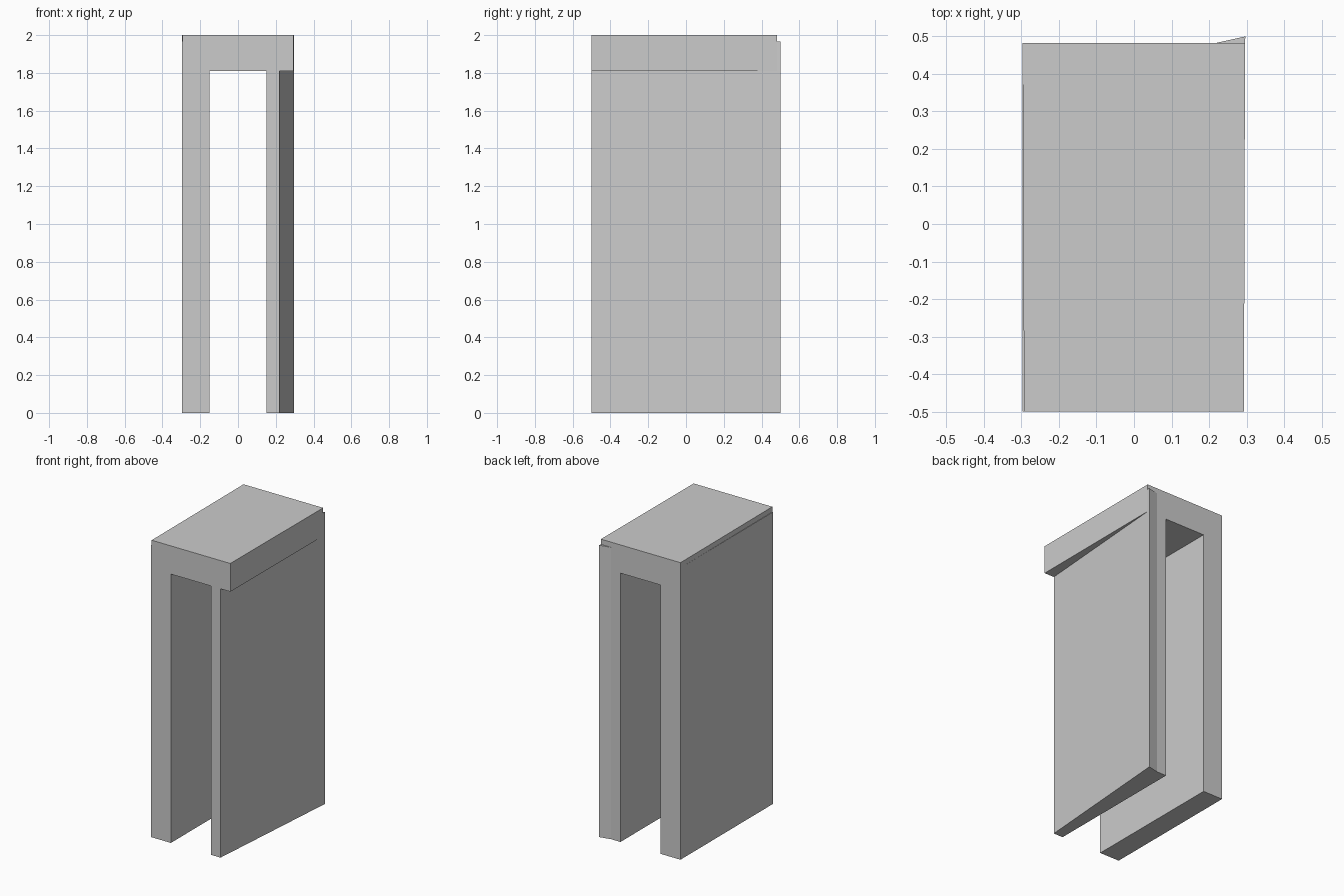
import bpy, bmesh

if "Cube" in bpy.data.objects:
    bpy.data.objects.remove(bpy.data.objects["Cube"])


def prism(name, outline, z0, z1):
    """Extrude a counter-clockwise floor outline from z0 up to z1."""
    bm = bmesh.new()
    face = bm.faces.new([bm.verts.new((x, y, z0)) for x, y in outline])
    top = bmesh.ops.extrude_face_region(bm, geom=[face])["geom"]
    for v in top:
        if isinstance(v, bmesh.types.BMVert):
            v.co.z = z1
    bmesh.ops.recalc_face_normals(bm, faces=bm.faces[:])
    mesh = bpy.data.meshes.new(name)
    bm.to_mesh(mesh)
    bm.free()
    obj = bpy.data.objects.new(name, mesh)
    bpy.context.collection.objects.link(obj)
    return obj


FRONT, BACK = -0.5, 0.483
LINTEL_Z, LEG_TOP = 1.81, 1.965

# Lintel, very slightly wider at the back
frame = prism("arch_frame", [(-0.293, FRONT), (0.293, FRONT),
                             (0.296, BACK), (-0.297, BACK)], LINTEL_Z, 2.0)

# Straight left wall
left = prism("left_wall", [(-0.297, FRONT), (-0.15, FRONT),
                           (-0.15, BACK), (-0.297, BACK)], 0, LEG_TOP)

# Right wall: thin at the front, flaring out to a pointed back corner
right = prism("right_wall", [(0.15, FRONT), (0.22, FRONT), (0.297, 0.5),
                             (0.22, BACK), (0.15, BACK)], 0, LEG_TOP)

# Fuse the walls and lintel into one clean shell
for wall in (left, right):
    mod = frame.modifiers.new("fuse_" + wall.name, 'BOOLEAN')
    mod.operation = 'UNION'
    mod.solver = 'EXACT'
    mod.object = wall
    bpy.context.view_layer.objects.active = frame
    bpy.ops.object.modifier_apply(modifier=mod.name)
    bpy.data.objects.remove(wall)
